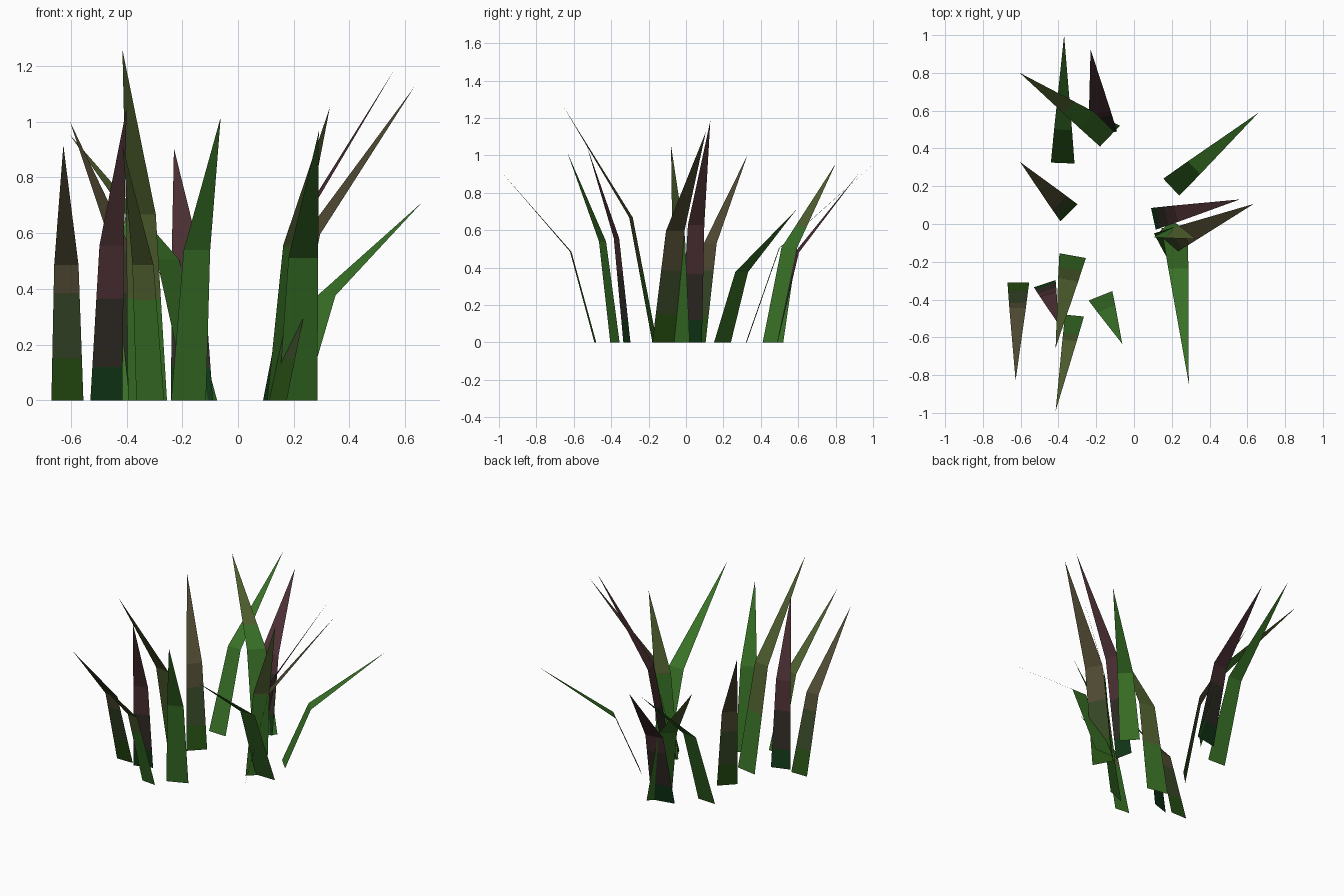
import bpy
import bmesh
from mathutils import Vector

cube = bpy.data.objects.get("Cube")
if cube:
    bpy.data.objects.remove(cube, do_unlink=True)


def linear(v):
    v /= 255
    return v / 12.92 if v <= 0.04045 else ((v + 0.055) / 1.055) ** 2.4


def material(name, rgb):
    mat = bpy.data.materials.new(name)
    mat.use_nodes = True
    colour = [linear(v) for v in rgb] + [1]
    mat.diffuse_color = colour
    bsdf = mat.node_tree.nodes["Principled BSDF"]
    bsdf.inputs["Base Color"].default_value = colour
    bsdf.inputs["Roughness"].default_value = 0.9
    return mat


leaf = material("leaf_green", (56, 112, 38))
olive = material("olive_green", (78, 94, 46))
brown = material("olive_brown", (80, 74, 50))
purple = material("dusky_purple", (76, 48, 52))
moss = material("moss_green", (38, 78, 18))
deep = material("deep_green", (18, 56, 24))
shade = material("dark_olive", (54, 70, 38))
charcoal = material("charcoal_brown", (48, 44, 38))

# Colour bands from the ground up
KINDS = {
    "green": [leaf],
    "olive": [leaf, olive],
    "brown": [moss, shade, brown],
    "purple": [deep, charcoal, purple],
}


def blade(name, kind, left, right, tip, cuts=()):
    """Flat bent blade: a base edge, a narrower bend, and a pointed tip."""
    a, b, t = Vector((*left, 0)), Vector((*right, 0)), Vector(tip)
    base = (a + b) / 2
    half = (b - a) / 2
    bend = base.lerp(t, 0.26)
    bend.z = t.z * 0.53
    bm = bmesh.new()
    v = [bm.verts.new(p) for p in (a, b, bend + half * 0.76, bend - half * 0.76, t)]
    bm.faces.new((v[0], v[1], v[2], v[3]))
    bm.faces.new((v[3], v[2], v[4]))
    # Faces look outward, the way the blade leans
    lean = Vector((t.x - base.x, t.y - base.y, 0))
    bm.normal_update()
    for f in bm.faces:
        if f.normal.dot(lean) < 0:
            f.normal_flip()
    # Slice at the band heights and colour by height
    for z in cuts:
        bmesh.ops.bisect_plane(bm, geom=bm.verts[:] + bm.edges[:] + bm.faces[:],
                               plane_co=(0, 0, z), plane_no=(0, 0, 1))
    for f in bm.faces:
        f.material_index = sum(f.calc_center_median().z > z for z in cuts)
    mesh = bpy.data.meshes.new(name)
    bm.to_mesh(mesh)
    bm.free()
    for mat in KINDS[kind]:
        mesh.materials.append(mat)
    obj = bpy.data.objects.new(name, mesh)
    bpy.context.collection.objects.link(obj)


BROWN, PURPLE = (0.15, 0.385), (0.12, 0.365)

# Back clump
blade("back_green_blade", "green", (-.44, .325), (-.315, .32), (-.37, 1, .95))
blade("back_olive_blade", "olive", (-.18, .41), (-.075, .52), (-.605, .8, .955), (.62,))
blade("back_purple_blade", "purple", (-.24, .46), (-.09, .49), (-.23, .925, .905), PURPLE)
blade("middle_brown_blade", "brown", (-.39, .015), (-.3, .105), (-.603, .328, 1), BROWN)

# Clump on the +x side
blade("side_low_green_blade", "green", (.155, .24), (.24, .15), (.66, .59, .71))
blade("side_purple_blade", "purple", (.09, .085), (.115, -.03), (.56, .13, 1.185), PURPLE)
blade("side_brown_blade", "brown", (.105, -.05), (.175, -.18), (.633, .106, 1.125), BROWN)
blade("side_front_green_blade", "green", (.145, -.02), (.285, -.02), (.29, -.845, .965))
blade("side_olive_blade", "olive", (.105, -.07), (.2, .02), (.33, -.08, 1.053), (.55,))

# Front clump
blade("front_brown_blade", "brown", (-.67, -.31), (-.555, -.31), (-.627, -.83, .917), BROWN)
blade("front_olive_blade", "olive", (-.365, -.48), (-.265, -.49), (-.415, -.99, .915), (.36,))
blade("tall_olive_blade", "olive", (-.395, -.155), (-.255, -.18), (-.415, -.655, 1.26), (.365,))
blade("front_purple_blade", "purple", (-.53, -.335), (-.415, -.297), (-.4, -.53, 1.05), PURPLE)
blade("front_green_blade", "green", (-.24, -.405), (-.115, -.355), (-.062, -.635, 1.017))
